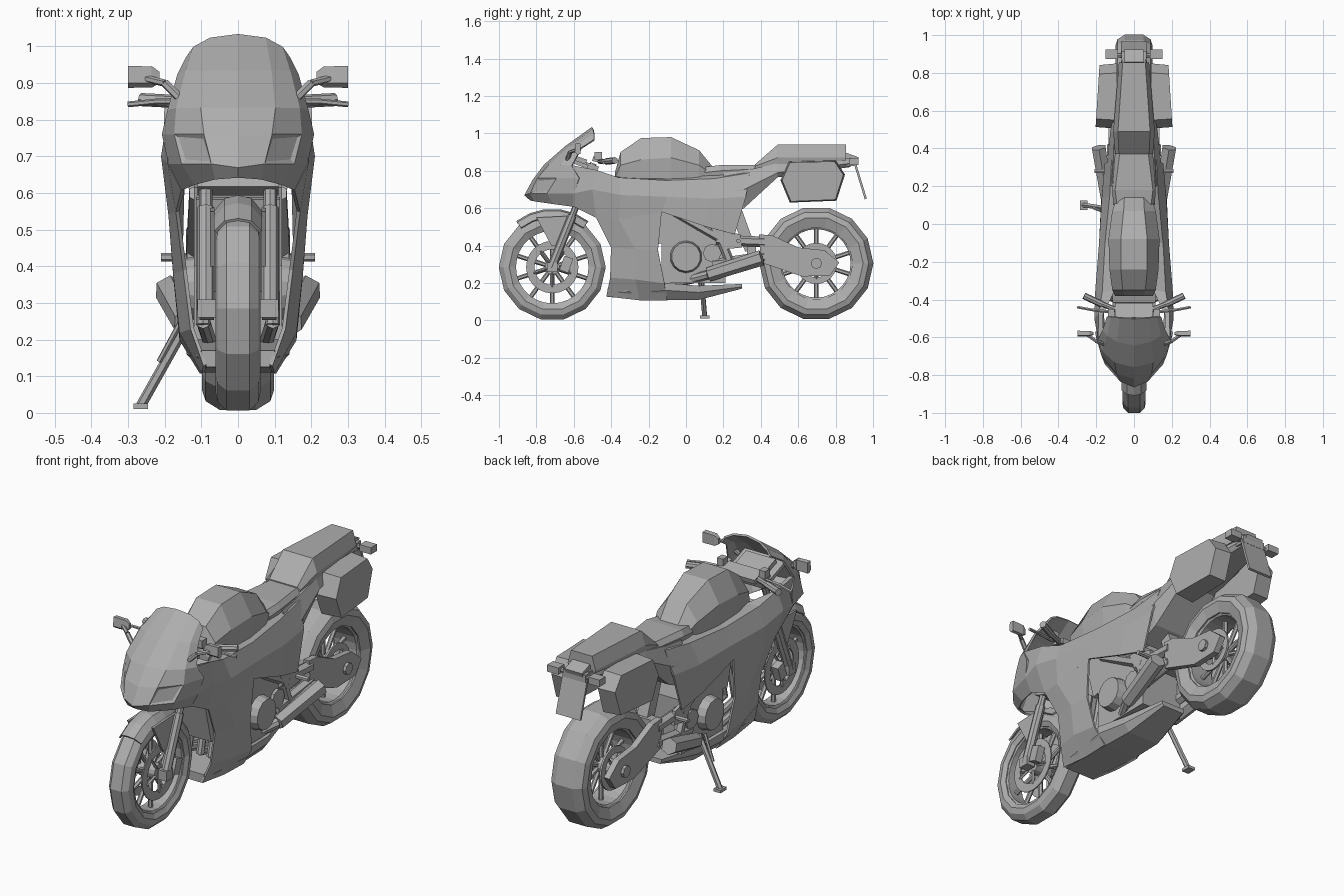
import bpy, bmesh, math
from mathutils import Vector, Matrix

if "Cube" in bpy.data.objects:
    bpy.data.objects.remove(bpy.data.objects["Cube"])

grey = bpy.data.materials.new("plain grey")
grey.use_nodes = True
grey.diffuse_color = (.42, .42, .42, 1)
grey.node_tree.nodes["Principled BSDF"].inputs["Base Color"].default_value = grey.diffuse_color


def finish(name, bm, mirror=False, thickness=0):
    """Turn a bmesh into a flat shaded object, optionally mirrored and thickened."""
    bmesh.ops.recalc_face_normals(bm, faces=bm.faces)
    mesh = bpy.data.meshes.new(name)
    bm.to_mesh(mesh)
    bm.free()
    mesh.materials.append(grey)
    obj = bpy.data.objects.new(name, mesh)
    bpy.context.scene.collection.objects.link(obj)
    if mirror:
        obj.modifiers.new("Mirror", 'MIRROR')
    if thickness:
        solid = obj.modifiers.new("Solidify", 'SOLIDIFY')
        solid.thickness, solid.offset = thickness, 0
    return obj


def skin(bm, rings, closed=True):
    """Bridge neighbouring rings of points with quads."""
    rows = [[bm.verts.new(p) for p in ring] for ring in rings]
    for low, high in zip(rows, rows[1:]):
        for i in range(len(low) if closed else len(low) - 1):
            j = (i + 1) % len(low)
            bm.faces.new((low[i], low[j], high[j], high[i]))
    return rows


def panel(name, rows, thickness=.01):
    bm = bmesh.new()
    skin(bm, rows, closed=False)
    return finish(name, bm, mirror=True, thickness=thickness)


def hull(name, stations):
    """Six sided body; stations are y, three heights, three half widths, low to high."""
    bm = bmesh.new()
    rings = []
    for y, zb, zm, zt, wb, wm, wt in stations:
        half = [(wb, zb), (wm, zm), (wt, zt)]
        rings.append([(x, y, z) for x, z in half] + [(-x, y, z) for x, z in reversed(half)])
    rows = skin(bm, rings)
    bm.faces.new(rows[0])
    bm.faces.new(rows[-1])
    return finish(name, bm)


def prism(name, outline, inner, outer, shrink=1, slant=0):
    """Mirrored side outline (y, z) extruded along x, with an optional tapered end face."""
    bm = bmesh.new()
    cy = sum(p[0] for p in outline) / len(outline)
    cz = sum(p[1] for p in outline) / len(outline)
    far = [(outer + slant * (y - cy), cy + shrink * (y - cy), cz + shrink * (z - cz)) for y, z in outline]
    rows = skin(bm, [[(inner, y, z) for y, z in outline], far])
    for row in rows:
        bm.faces.new(row)
    return finish(name, bm, mirror=True)


def rod(name, a, b, r, tip=None, sides=8, mirror=True):
    bm = bmesh.new()
    a, b = Vector(a), Vector(b)
    turn = (b - a).to_track_quat('Z', 'Y').to_matrix().to_4x4()
    bmesh.ops.create_cone(bm, cap_ends=True, segments=sides, radius1=r, radius2=tip or r,
                          depth=(b - a).length, matrix=Matrix.Translation((a + b) / 2) @ turn)
    return finish(name, bm, mirror)


def box(name, centre, size, tilt=0, mirror=False):
    bm = bmesh.new()
    place = Matrix.Translation(centre) @ Matrix.Rotation(math.radians(tilt), 4, 'X')
    bmesh.ops.create_cube(bm, size=1, matrix=place @ Matrix.Diagonal((*size, 1)))
    return finish(name, bm, mirror)


def lathe(name, profile, y, z, sides=14, mirror=False):
    """Closed (x, radius) profile turned about the wheel axle."""
    bm = bmesh.new()
    rings = []
    for i in range(sides + 1):
        t = math.tau * i / sides
        rings.append([(x, y + r * math.cos(t), z + r * math.sin(t)) for x, r in profile])
    skin(bm, rings)
    bmesh.ops.remove_doubles(bm, verts=bm.verts, dist=.0001)
    return finish(name, bm, mirror)


def wheel(label, y, z, radius, w, wall, disc):
    R = radius
    half = [(w * .5, R), (w * .9, R - .025), (w, R - .055), (w * .8, R - wall)]
    lathe(label + "_tyre", half + [(-x, r) for x, r in reversed(half)], y, z)
    edge = R - wall + .008
    rim = [(w * .8, edge), (w * .65, edge - .02), (-w * .65, edge - .02), (-w * .8, edge)]
    lathe(label + "_rim", rim, y, z, sides=28)
    rod(label + "_hub", (-w * .8, y, z), (w * .8, y, z), .04, sides=12, mirror=False)
    rod(label + "_axle", (-w - .04, y, z), (w + .04, y, z), .016, sides=6, mirror=False)
    for i in range(10):
        t = math.tau * (i + .5) / 10
        c, s = math.cos(t), math.sin(t)
        rod(label + "_spoke", (0, y + c * .03, z + s * .03),
            (0, y + c * (edge - .01), z + s * (edge - .01)), .012, sides=6, mirror=False)
        if i % 2:
            rod(label + "_disc_arm", (w * .75, y + c * .03, z + s * .03),
                (w * .75, y + c * disc * .75, z + s * disc * .75), .008, sides=4)
    ring = [(w * .7, disc), (w * .8, disc), (w * .8, disc * .68), (w * .7, disc * .68)]
    lathe(label + "_brake_disc", ring, y, z, sides=24, mirror=True)


# Wheels
wheel("front", -.715, .285, .286, .062, .08, .14)
wheel("rear", .697, .305, .305, .098, .11, .11)

# Front fork, calipers and mudguard
for name, low, high, r in (("fork_slider", .28, .56, .024), ("fork_tube", .5, .84, .018)):
    rod(name, (.088, -.72 + (low - .28) * .4, low), (.088, -.72 + (high - .28) * .4, high), r)
box("brake_caliper", (.085, -.64, .3), (.04, .05, .08), -20, True)
box("axle_clamp", (.085, -.715, .285), (.05, .055, .05), 0, True)
for z in (.62, .82):
    box("fork_clamp", (0, -.72 + (z - .28) * .4, z), (.22, .07, .03), -20)
arc = []
for i in range(6):
    t = math.radians(52 + 15.2 * i)
    c, s = math.cos(t), math.sin(t)
    arc.append([(x, -.715 + r * c, .283 + r * s) for x, r in ((0, .31), (.035, .302), (.062, .268))])
panel("front_mudguard", arc, .008)
prism("mudguard_brace", [(-.8, .55), (-.6, .56), (-.66, .4), (-.72, .4)], .064, .076)

# Nose and windscreen
nose = panel("nose_fairing", [
    [(0, -.83, .645), (.06, -.81, .64), (.115, -.71, .625), (.15, -.6, .61)],
    [(0, -.86, .67), (.07, -.83, .68), (.15, -.74, .68), (.185, -.6, .68)],
    [(0, -.815, .75), (.09, -.79, .76), (.17, -.69, .76), (.203, -.57, .76)],
    [(0, -.755, .83), (.1, -.73, .83), (.165, -.67, .83), (.188, -.61, .825)],
    [(0, -.64, .93), (.09, -.62, .93), (.14, -.59, .93), (.162, -.56, .92)],
    [(0, -.5, 1.03), (.075, -.495, 1.02), (.12, -.49, .995), (.14, -.49, .965)]])
bm = bmesh.new()
bm.from_mesh(nose.data)
lamps = [f for f in bm.faces if .69 < f.calc_center_median().z < .77 and .05 < f.calc_center_median().x < .15]
bmesh.ops.inset_individual(bm, faces=lamps, thickness=.012, depth=-.006)
bm.to_mesh(nose.data)
bm.free()
box("dashboard", (0, -.59, .845), (.24, .14, .02), -20)
box("instrument_cluster", (0, -.575, .862), (.17, .09, .025), -20)

# Side fairings
panel("upper_side_fairing", [
    [(.165, -.61, .82), (.165, -.48, .79), (.1, -.35, .76), (.1, -.1, .76), (.08, .15, .79), (.07, .34, .8)],
    [(.188, -.61, .825), (.185, -.48, .8), (.165, -.36, .76), (.15, -.1, .745), (.125, .15, .755), (.115, .34, .785)],
    [(.187, -.6, .68), (.205, -.5, .7), (.2, -.35, .67), (.18, -.1, .66), (.167, .13, .65), (.15, .32, .66)],
    [(.15, -.6, .61), (.165, -.48, .55), (.185, -.36, .54), (.178, -.13, .58), (.17, .11, .5), (.155, .26, .46)]])
panel("lower_side_fairing", [
    [(.165, -.48, .55), (.185, -.36, .54), (.178, -.13, .58)],
    [(.145, -.4, .39), (.172, -.27, .38), (.172, -.15, .375)],
    [(.125, -.405, .23), (.155, -.27, .22), (.155, -.115, .2)],
    [(.09, -.425, .13), (.095, -.25, .11), (.1, -.1, .11)]])
hull("belly_pan", [
    (-.42, .125, .15, .17, .085, .1, .1), (-.1, .11, .16, .2, .095, .14, .14),
    (.07, .11, .15, .185, .09, .12, .12), (.3, .17, .18, .195, .06, .07, .07)])

# Tank, seat and tail
hull("fuel_tank", [
    (-.38, .74, .76, .79, .09, .1, .05), (-.35, .74, .83, .9, .1, .115, .06),
    (-.24, .74, .86, .975, .12, .13, .07), (-.08, .74, .87, .98, .125, .135, .07),
    (.07, .74, .83, .91, .11, .115, .055), (.16, .74, .77, .8, .08, .085, .05)])
hull("seat", [
    (.1, .75, .79, .82, .1, .11, .09), (.18, .75, .8, .83, .105, .115, .1),
    (.38, .76, .81, .83, .09, .1, .075), (.5, .79, .84, .87, .08, .09, .07)])
hull("tail_cowl", [
    (.2, .55, .68, .79, .12, .15, .115), (.31, .6, .7, .8, .12, .145, .11),
    (.49, .765, .79, .84, .1, .125, .105), (.88, .82, .84, .87, .05, .065, .06)])
hull("tail_box", [
    (.37, .81, .825, .835, .095, .1, .08), (.49, .83, .87, .94, .105, .11, .085),
    (.855, .855, .87, .94, .075, .08, .06)])
case = [(.55, .85), (.8, .855), (.85, .78), (.805, .64), (.555, .63), (.505, .75)]
prism("pannier", case, .09, .193, shrink=.95, slant=-.06)
box("tail_bracket", (0, .885, .845), (.13, .06, .04))
box("tail_light", (0, .885, .87), (.1, .07, .03), -20)
box("number_plate", (0, .932, .745), (.14, .012, .2), 17)
rod("indicator_stalk", (.05, .89, .845), (.1, .895, .845), .012)
box("indicator", (.118, .898, .848), (.064, .05, .035), 0, True)

# Engine, radiator and frame
box("engine_block", (0, .04, .34), (.24, .34, .28))
box("cylinder_block", (0, -.08, .54), (.24, .24, .22), 15)
box("radiator", (0, -.4, .46), (.23, .03, .26), 14)
for x in (.035, .095):
    rod("exhaust_header", (x, -.3, .5), (x, -.36, .24), .02)
    rod("exhaust_elbow", (x, -.36, .25), (x * .8, -.1, .19), .02)
rod("engine_cover", (.11, 0, .34), (.165, 0, .34), .088, tip=.078, sides=14)
rod("small_cover", (.11, .14, .36), (.135, .14, .36), .05, sides=8)
rod("frame_spar", (.11, -.1, .6), (.12, .22, .42), .026, sides=6)
rod("frame_strut", (.12, .16, .5), (.12, .24, .3), .024, sides=6)
box("rear_shock", (0, .3, .5), (.06, .06, .26), 20)

# Swing arm and exhaust silencers
arm = [(.39, .46), (.46, .455), (.6, .39), (.74, .375), (.82, .31), (.77, .24), (.62, .235), (.4, .31)]
prism("swing_arm", arm, .103, .135)
rod("swing_arm_upper", (.115, .16, .43), (.118, .42, .42), .028, sides=6)
rod("swing_arm_lower", (.115, .14, .3), (.118, .42, .34), .028, sides=6)
rod("axle_block", (.13, .697, .305), (.15, .697, .305), .03, sides=8)
box("swing_arm_bridge", (0, .35, .38), (.2, .05, .09))
rod("silencer", (.14, .12, .245), (.187, .405, .335), .038, tip=.042, sides=6)
rod("silencer_link", (.06, -.05, .2), (.14, .12, .245), .025)

# Rider controls and side stand
prism("footrest_plate", [(.13, .5), (.29, .46), (.3, .39), (.2, .38)], .125, .142)
rod("foot_peg", (.13, .28, .425), (.21, .28, .425), .012, sides=6)
box("top_yoke", (0, -.46, .855), (.2, .08, .025), -15)
rod("handlebar", (.08, -.46, .85), (.19, -.415, .85), .014)
rod("hand_grip", (.17, -.425, .85), (.265, -.38, .855), .018)
rod("control_lever", (.13, -.465, .85), (.22, -.455, .85), .009, sides=6)
rod("lever_tip", (.22, -.455, .85), (.3, -.44, .842), .008, sides=6)
box("reservoir", (.12, -.47, .88), (.035, .04, .04), 0, True)
rod("mirror_stalk", (.145, -.64, .845), (.2, -.62, .9), .012, sides=6)
rod("mirror_arm", (.2, -.62, .9), (.25, -.585, .912), .01, sides=6)
glass = [(-.595, .9), (-.58, .887), (-.565, .89), (-.565, .945), (-.59, .947)]
prism("mirror_head", glass, .3, .235, shrink=.95)
prism("mirror_edge", glass, .236, .214, shrink=.5)
rod("stand_leg", (-.13, .08, .26), (-.265, .1, .02), .014, sides=6, mirror=False)
rod("stand_spring", (-.15, .06, .26), (-.215, .085, .14), .008, sides=6, mirror=False)
box("stand_foot", (-.265, .1, .018), (.04, .05, .015))
